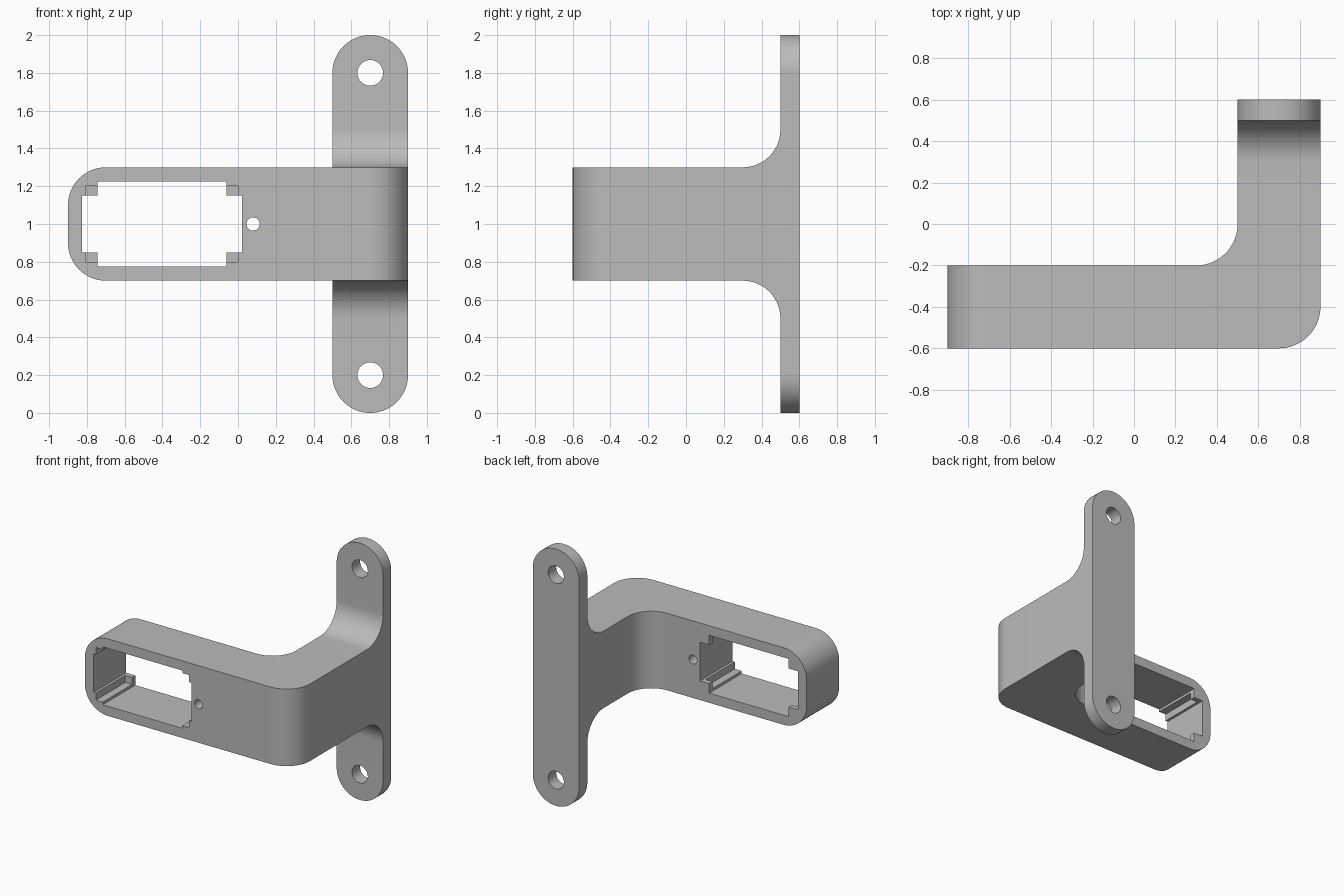
import bpy, bmesh
from math import sin, cos, radians
from mathutils import Vector, Matrix

if "Cube" in bpy.data.objects:
    bpy.data.objects.remove(bpy.data.objects["Cube"], do_unlink=True)

grey = bpy.data.materials.new("plain grey")
grey.use_nodes = True
grey.diffuse_color = (0.5, 0.5, 0.5, 1)
grey.node_tree.nodes["Principled BSDF"].inputs["Base Color"].default_value = grey.diffuse_color


def finish(bm, name):
    bmesh.ops.recalc_face_normals(bm, faces=bm.faces)
    mesh = bpy.data.meshes.new(name)
    bm.to_mesh(mesh)
    bm.free()
    mesh.materials.append(grey)
    ob = bpy.data.objects.new(name, mesh)
    bpy.context.collection.objects.link(ob)
    return ob


def arc(cx, cy, r, start, end, steps=20):
    angles = [radians(start + (end - start) * i / steps) for i in range(steps + 1)]
    return [(cx + r * cos(a), cy + r * sin(a)) for a in angles]


def prism(points, to_3d, travel):
    """Extrude a 2D outline, placed in space by to_3d, along travel."""
    bm = bmesh.new()
    face = bm.faces.new([bm.verts.new(to_3d(*p)) for p in points])
    new = bmesh.ops.extrude_face_region(bm, geom=[face])["geom"]
    bmesh.ops.translate(bm, vec=Vector(travel),
                        verts=[v for v in new if isinstance(v, bmesh.types.BMVert)])
    return bm


def round_edges(bm, test, radius):
    edges = [e for e in bm.edges if all(test(v.co) for v in e.verts)
             and abs(e.verts[0].co.z - e.verts[1].co.z) < 0.001]
    bmesh.ops.bevel(bm, geom=edges, offset=radius, segments=20,
                    profile=0.5, affect='EDGES')


def combine(target, other, operation):
    mod = target.modifiers.new(operation, 'BOOLEAN')
    mod.operation, mod.object, mod.solver = operation, other, 'EXACT'
    bpy.context.view_layer.objects.active = target
    bpy.ops.object.modifier_apply(modifier=mod.name)
    bpy.data.objects.remove(other, do_unlink=True)


def box_cutter(width, height, y0, y1):
    bm = bmesh.new()
    bmesh.ops.create_cube(bm, size=1)
    bmesh.ops.scale(bm, vec=(width, y1 - y0, height), verts=bm.verts)
    bmesh.ops.translate(bm, vec=(-0.4025, (y0 + y1) / 2, 1), verts=bm.verts)
    return finish(bm, "opening_cutter")


def hole_cutter(x, z, radius):
    bm = bmesh.new()
    bmesh.ops.create_cone(bm, cap_ends=True, segments=40, radius1=radius, radius2=radius,
                          depth=3, matrix=Matrix.Translation((x, 0, z))
                          @ Matrix.Rotation(radians(90), 4, 'X'))
    return finish(bm, "hole_cutter")


# L-shaped arm with a rounded outer bend and a filleted inner bend
outline = ([(-0.9, -0.6)] + arc(0.7, -0.4, 0.2, -90, 0) + [(0.9, 0.55), (0.5, 0.55)]
           + arc(0.3, 0, 0.2, 0, -90) + [(-0.9, -0.2)])
bm = prism(outline, lambda x, y: (x, y, 0.7), (0, 0, 0.6))
round_edges(bm, lambda c: c.x < -0.89, 0.2)
bracket = finish(bm, "bracket")

# Wall plate with flared fillets and round ends
side = ([(0.6, 0), (0.6, 2), (0.5, 2)] + arc(0.3, 1.5, 0.2, 0, -90)
        + arc(0.3, 0.5, 0.2, 90, 0) + [(0.5, 0)])
bm = prism(side, lambda y, z: (0.5, y, z), (0.4, 0, 0))
ends = [e for e in bm.edges if abs(e.verts[0].co.y - e.verts[1].co.y) > 0.09
        and all(v.co.z < 0.01 or v.co.z > 1.99 for v in e.verts)]
bmesh.ops.bevel(bm, geom=ends, offset=0.1995, segments=24, profile=0.5, affect='EDGES')
combine(bracket, finish(bm, "wall_plate"), 'UNION')

# Cross-shaped opening, with corner recesses that stop at thin rear tabs
for width, height, back in [(0.845, 0.3, 0.1), (0.685, 0.45, 0.1), (0.805, 0.41, -0.24)]:
    combine(bracket, box_cutter(width, height, -0.8, back), 'DIFFERENCE')

# Screw holes in the plate and the small hole beside the opening
for x, z, radius in [(0.7, 0.2, 0.068), (0.7, 1.8, 0.068), (0.08, 1, 0.035)]:
    combine(bracket, hole_cutter(x, z, radius), 'DIFFERENCE')

bpy.ops.object.select_all(action='DESELECT')
bracket.select_set(True)
bpy.context.view_layer.objects.active = bracket
bpy.ops.object.shade_smooth_by_angle(angle=radians(30))
